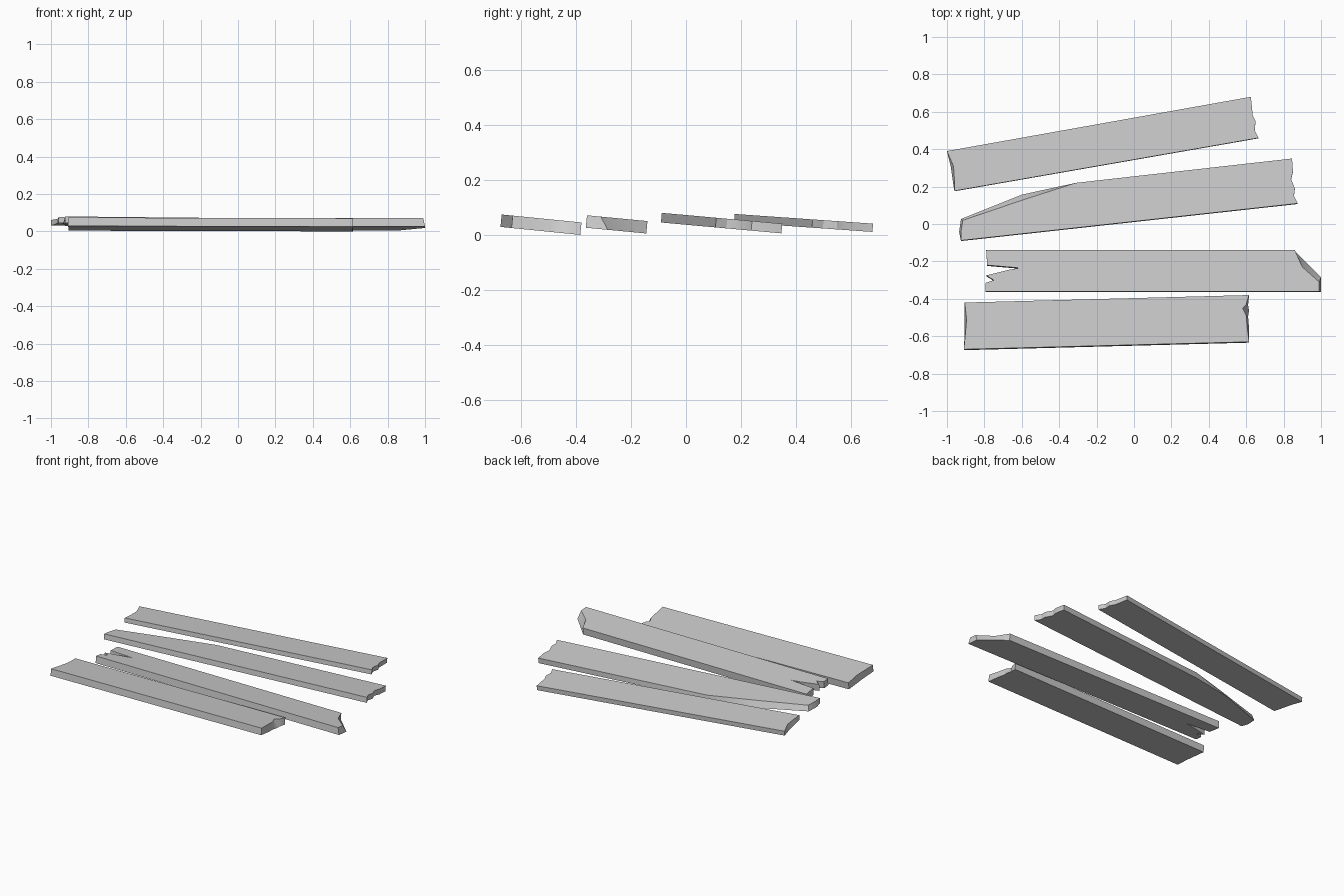
import bpy
import bmesh
import math

cube = bpy.data.objects.get("Cube")
if cube:
    bpy.data.objects.remove(cube)

gray = bpy.data.materials.new("weathered_gray")
gray.use_nodes = True
color = (0.6, 0.6, 0.6, 1)
gray.diffuse_color = color
gray.node_tree.nodes["Principled BSDF"].inputs["Base Color"].default_value = color


def plank(name, outline, high, slope, thick):
    """Extrude a splintered outline on a tilted plane.
    Each point is (x, y) or (x, y, dx, dy), the last two shifting its top corner."""
    bm = bmesh.new()
    front = min(p[1] for p in outline)
    top, bottom = [], []
    for x, y, *shift in outline:
        dx, dy = shift or (0, 0)
        level = high + slope * (y - front)
        top.append(bm.verts.new((x + dx, y + dy, level + slope * dy)))
        bottom.append(bm.verts.new((x, y + slope * thick, level - thick)))
    bm.faces.new(top)
    bm.faces.new(bottom[::-1])
    for i in range(len(top)):
        j = (i + 1) % len(top)
        bm.faces.new((top[i], bottom[i], bottom[j], top[j]))
    bmesh.ops.recalc_face_normals(bm, faces=bm.faces)
    mesh = bpy.data.meshes.new(name)
    bm.to_mesh(mesh)
    bm.free()
    mesh.materials.append(gray)
    obj = bpy.data.objects.new(name, mesh)
    bpy.context.collection.objects.link(obj)
    bpy.ops.object.select_all(action="DESELECT")
    obj.select_set(True)
    bpy.context.view_layer.objects.active = obj
    bpy.ops.object.shade_smooth_by_angle(angle=math.radians(30))


# Wide board with shallow broken ends
plank("front_plank", [
    (-.91, -.67), (.615, -.63), (.615, -.55, -.01, 0), (.61, -.49, -.01, 0),
    (.615, -.46, -.035, .01), (.61, -.43, -.01, 0), (.615, -.38),
    (-.905, -.42), (-.905, -.51, .01, 0), (-.905, -.57, .005, 0)],
    .074, -.1, .045)

# Board with a split left end and a slanted right end
plank("split_plank", [
    (-.795, -.36), (1, -.36, -.01, 0), (1, -.28, -.01, -.03),
    (.93, -.21, -.03, -.02), (.86, -.14), (-.79, -.14), (-.785, -.22),
    (-.69, -.228), (-.61, -.235), (-.67, -.245), (-.79, -.275),
    (-.75, -.3), (-.795, -.315)],
    .071, -.095, .045)

# Board with a long tapering break on its left
plank("tapered_plank", [
    (-.925, -.088), (.875, .11), (.855, .15), (.86, .19),
    (.84, .24), (.85, .28), (.845, .35), (-.31, .22),
    (-.6, .16, .01, -.03), (-.925, .03, .01, -.01), (-.935, -.04, .01, 0)],
    .08, -.09, .035)

# Slim board with ragged ends
plank("back_plank", [
    (-.96, .177), (.665, .46), (.645, .5), (.65, .55), (.635, .58),
    (.625, .68), (-1, .39), (-.98, .31, .015, 0), (-.97, .24, .01, 0)],
    .076, -.07, .03)
